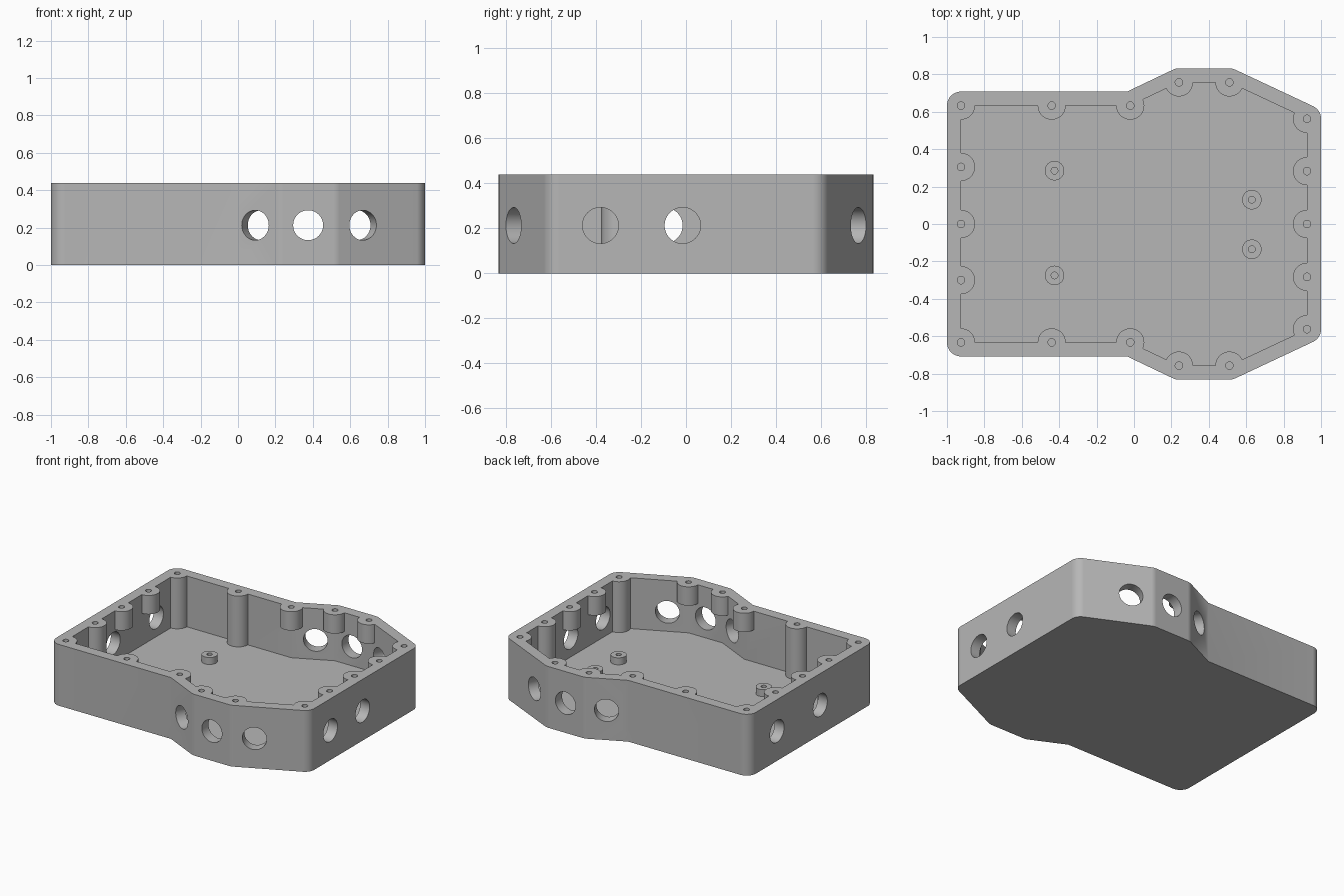
import bpy, bmesh, math
from mathutils import Vector, Matrix

if "Cube" in bpy.data.objects:
    bpy.data.objects.remove(bpy.data.objects["Cube"])

HEIGHT, FLOOR, WALL = 0.44, 0.075, 0.075
SHORT_BOSS_Z = 0.305      # underside of bosses that sit above a port
PORT_Z, PORT_R = 0.213, 0.08

grey = bpy.data.materials.new("cast_grey")
grey.use_nodes = True
grey.diffuse_color = (0.47, 0.47, 0.47, 1)
grey.node_tree.nodes["Principled BSDF"].inputs["Base Color"].default_value = (0.47, 0.47, 0.47, 1)


def make_object(name, bm):
    bmesh.ops.recalc_face_normals(bm, faces=bm.faces[:])
    mesh = bpy.data.meshes.new(name)
    bm.to_mesh(mesh)
    bm.free()
    mesh.materials.append(grey)
    obj = bpy.data.objects.new(name, mesh)
    bpy.context.collection.objects.link(obj)
    return obj


def prism(name, outline, z0, z1):
    bm = bmesh.new()
    face = bm.faces.new([bm.verts.new((p[0], p[1], z0)) for p in outline])
    top = bmesh.ops.extrude_face_region(bm, geom=[face])["geom"]
    bmesh.ops.translate(bm, vec=(0, 0, z1 - z0),
                        verts=[v for v in top if isinstance(v, bmesh.types.BMVert)])
    return make_object(name, bm)


def add_cylinder(bm, start, end, radius, sides=48):
    start, end = Vector(start), Vector(end)
    axis = end - start
    matrix = Matrix.Translation((start + end) / 2) @ axis.to_track_quat('Z', 'Y').to_matrix().to_4x4()
    bmesh.ops.create_cone(bm, cap_ends=True, segments=sides, radius1=radius, radius2=radius,
                          depth=axis.length, matrix=matrix)


def grow(points, dist):
    """Offset a counter-clockwise outline outwards with rounded convex corners."""
    result = []
    for i, p in enumerate(points):
        a = p - points[i - 1]
        b = points[(i + 1) % len(points)] - p
        start = math.atan2(-a.x, a.y)
        turn = math.atan2(a.x * b.y - a.y * b.x, a.dot(b))
        if turn > 0:
            steps = max(4, round(math.degrees(turn) / 7))
            angles, reach = [start + turn * k / steps for k in range(steps + 1)], dist
        else:
            angles, reach = [start + turn / 2], dist / math.cos(turn / 2)
        result += [p + reach * Vector((math.cos(t), math.sin(t))) for t in angles]
    return result


def cut(target, cutter):
    cutter.hide_render = True
    mod = target.modifiers.new("cut", 'BOOLEAN')
    mod.operation, mod.solver, mod.object = 'DIFFERENCE', 'EXACT', cutter
    bpy.context.view_layer.objects.active = target
    bpy.ops.object.modifier_apply(modifier=mod.name)
    bpy.data.objects.remove(cutter)


def smooth(obj):
    bpy.ops.object.select_all(action='DESELECT')
    obj.select_set(True)
    bpy.context.view_layer.objects.active = obj
    bpy.ops.object.shade_smooth_by_angle(angle=math.radians(30))
    mod = obj.modifiers.new("even_shading", 'WEIGHTED_NORMAL')
    mod.keep_sharp = True


# Inner outline: the front half is mirrored to the back
half = [Vector(p) for p in ((-0.925, -0.633), (-0.02, -0.633), (0.24, -0.757),
                            (0.51, -0.757), (0.925, -0.5625))]
inner = half + [Vector((p.x, -p.y)) for p in reversed(half)]

# Screw bosses, long ones reach the floor
long_bosses = [(-0.925, -0.30), (0.925, 0.2825)]
short_bosses = [(-0.925, 0), (-0.925, 0.305), (0.925, 0), (0.925, -0.2825)]
for s in (-1, 1):
    long_bosses += [(-0.925, s * 0.633), (-0.44, s * 0.633), (0.925, s * 0.5625)]
    short_bosses += [(-0.02, s * 0.633), (0.24, s * 0.757), (0.51, s * 0.757)]

# Cavity with the bosses left standing
cavity = prism("cavity_cutter", inner, FLOOR, HEIGHT + 0.1)
bm = bmesh.new()
for bosses, bottom in ((long_bosses, FLOOR - 0.05), (short_bosses, SHORT_BOSS_Z)):
    for x, y in bosses:
        add_cylinder(bm, (x, y, bottom), (x, y, HEIGHT + 0.2), WALL)
cut(cavity, make_object("boss_cutter", bm))

# Enclosure body
body = prism("enclosure_body", grow(inner, WALL), 0, HEIGHT)
cut(body, cavity)

# Screw holes in the rim
bm = bmesh.new()
for x, y in long_bosses + short_bosses:
    add_cylinder(bm, (x, y, HEIGHT - 0.1), (x, y, HEIGHT + 0.1), 0.02, 24)
cut(body, make_object("screw_hole_cutter", bm))

# Round ports: outer centre and outward direction
ports = [(1, -0.38, 1, 0), (1, -0.015, 1, 0), (-1, -0.095, -1, 0), (-1, 0.395, -1, 0)]
for s in (-1, 1):
    ports += [(0.0925, s * 0.769, -0.43, s * 0.903), (0.375, s * 0.832, 0, s),
              (0.6675, s * 0.766, 0.42, s * 0.907)]
bm = bmesh.new()
for x, y, dx, dy in ports:
    centre, out = Vector((x, y, PORT_Z)), Vector((dx, dy, 0))
    add_cylinder(bm, centre - out * 0.16, centre + out * 0.1, PORT_R)
cut(body, make_object("port_cutter", bm))
smooth(body)

# Board standoffs on the floor, each with a blind hole
for i, (x, y) in enumerate(((-0.425, 0.285), (-0.425, -0.275), (0.63, 0.13), (0.63, -0.135))):
    bm = bmesh.new()
    add_cylinder(bm, (x, y, FLOOR - 0.01), (x, y, FLOOR + 0.05), 0.052, 32)
    bm.faces.ensure_lookup_table()
    top = max(bm.faces, key=lambda f: f.calc_center_median().z)
    bmesh.ops.inset_region(bm, faces=[top], thickness=0.034)
    hole = bmesh.ops.extrude_discrete_faces(bm, faces=[top])["faces"][0]
    bmesh.ops.translate(bm, vec=(0, 0, -0.045), verts=hole.verts[:])
    smooth(make_object(f"standoff_{i + 1}", bm))
